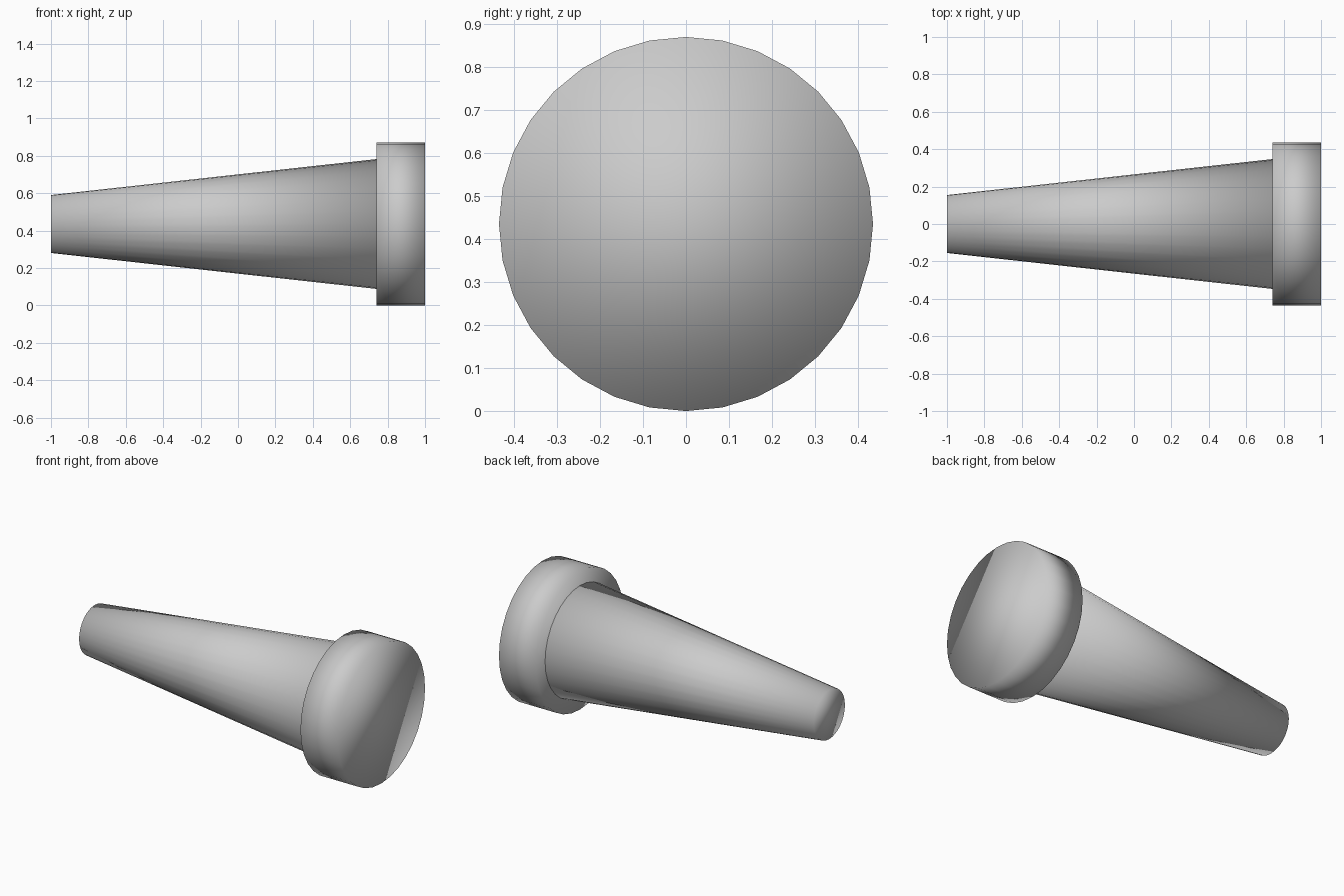
import bpy
from math import pi

if "Cube" in bpy.data.objects:
    bpy.data.objects.remove(bpy.data.objects["Cube"])

AXIS_Z = 0.435


def turned_part(name, x0, x1, r0, r1):
    """Closed 32-sided smooth cone section lying along x."""
    bpy.ops.mesh.primitive_cone_add(
        vertices=32, radius1=r0, radius2=r1, depth=x1 - x0,
        location=((x0 + x1) / 2, 0, AXIS_Z), rotation=(0, pi / 2, 0))
    part = bpy.context.object
    part.name = name
    bpy.ops.object.shade_smooth()
    return part


# Tapered body, narrow end at -x
turned_part("tapered_shaft", -1.0, 0.74, 0.155, 0.347)
# Wide flat head at +x
turned_part("head", 0.74, 1.0, 0.435, 0.435)
